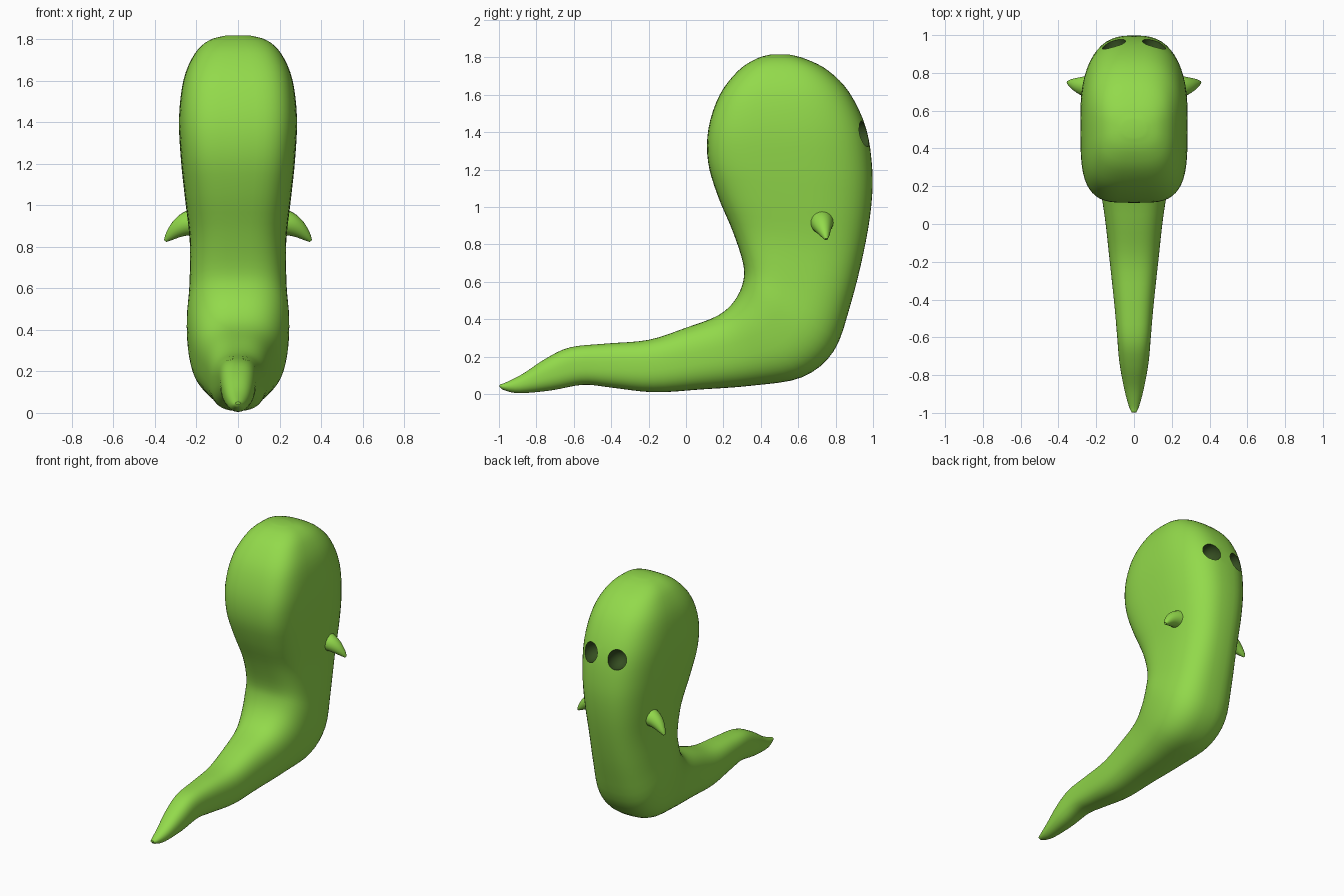
import bpy, bmesh, math
from mathutils import Vector

if "Cube" in bpy.data.objects:
    bpy.data.objects.remove(bpy.data.objects["Cube"])


def material(name, rgb):
    m = bpy.data.materials.new(name)
    m.diffuse_color = (*rgb, 1)
    m.use_nodes = True
    m.node_tree.nodes["Principled BSDF"].inputs["Base Color"].default_value = m.diffuse_color
    return m


green = material("green", (0.29, 0.70, 0.07))
dark = material("dark_green", (0.035, 0.075, 0.015))


def finish(bm, name, mat):
    bmesh.ops.recalc_face_normals(bm, faces=bm.faces[:])
    me = bpy.data.meshes.new(name)
    bm.to_mesh(me)
    bm.free()
    me.materials.append(mat)
    ob = bpy.data.objects.new(name, me)
    bpy.context.collection.objects.link(ob)
    return ob


def smooth(ob, angle):
    bpy.ops.object.select_all(action='DESELECT')
    ob.select_set(True)
    bpy.context.view_layer.objects.active = ob
    bpy.ops.object.shade_smooth_by_angle(angle=math.radians(angle))


def spline(rows, steps):
    """Catmull-Rom through rows of numbers."""
    rows = [Vector(r) for r in rows]
    out = []
    for i in range(len(rows) - 1):
        p0, p1 = rows[max(i - 1, 0)], rows[i]
        p2, p3 = rows[i + 1], rows[min(i + 2, len(rows) - 1)]
        for s in range(steps):
            t = s / steps
            out.append(0.5 * (2 * p1 + (p2 - p0) * t + (2 * p0 - 5 * p1 + 4 * p2 - p3) * t * t
                              + (3 * p1 - p0 - 3 * p2 + p3) * t ** 3))
    return out + [rows[-1]]


def loft(bm, rings):
    vs = [[bm.verts.new(p) for p in r] for r in rings]
    for a, b in zip(vs, vs[1:]):
        for i in range(len(a)):
            j = (i + 1) % len(a)
            bm.faces.new((a[i], a[j], b[j], b[i]))
    for end in (vs[0], vs[-1]):
        c = bm.verts.new(sum((v.co for v in end), Vector()) / len(end))
        for i in range(len(end)):
            bm.faces.new((end[i], end[(i + 1) % len(end)], c))


# Body sections: back edge y z, belly edge y z, half width, squareness
SECTIONS = [
    (-0.995, 0.052, -0.998, 0.042, 0.012, 2.0),
    (-0.96, 0.064, -0.975, 0.022, 0.026, 2.0),
    (-0.87, 0.11, -0.89, 0.005, 0.05, 2.2),
    (-0.75, 0.19, -0.72, 0.02, 0.077, 2.4),
    (-0.62, 0.25, -0.55, 0.05, 0.09, 2.6),
    (-0.43, 0.27, -0.40, 0.035, 0.105, 2.6),
    (-0.2, 0.29, -0.17, 0.01, 0.13, 2.6),
    (0.0, 0.355, 0.08, 0.025, 0.155, 2.6),
    (0.17, 0.42, 0.35, 0.045, 0.19, 2.6),
    (0.26, 0.5, 0.62, 0.09, 0.23, 2.7),
    (0.305, 0.6, 0.79, 0.23, 0.247, 2.8),
    (0.305, 0.70, 0.88, 0.48, 0.235, 3.0),
    (0.25, 0.87, 0.95, 0.76, 0.232, 3.2),
    (0.17, 1.06, 0.99, 1.0, 0.255, 3.5),
    (0.118, 1.24, 0.996, 1.2, 0.275, 3.8),
    (0.12, 1.42, 0.963, 1.42, 0.284, 3.8),
    (0.18, 1.60, 0.875, 1.61, 0.262, 3.6),
    (0.28, 1.73, 0.76, 1.73, 0.208, 3.2),
    (0.38, 1.795, 0.64, 1.792, 0.14, 2.8),
    (0.46, 1.817, 0.55, 1.816, 0.06, 2.3),
]


def power(v, n):
    return math.copysign(abs(v) ** (2 / n), v)


rings = []
for ya, za, yb, zb, w, n in spline(SECTIONS, 4):
    a, b = Vector((0, ya, za)), Vector((0, yb, zb))
    ring = []
    for k in range(56):
        t = 2 * math.pi * k / 56
        e = n if math.cos(t) < 0 else min(n, 2.7)
        p = (a + b) / 2 + (b - a) / 2 * power(math.cos(t), e)
        p.x = w * power(math.sin(t), e)
        ring.append(p)
    rings.append(ring)
bm = bmesh.new()
loft(bm, rings)
body = finish(bm, "body", green)
body.data.materials.append(dark)

# Eye sockets cut into the face
cutters = []
for s in (-1, 1):
    bm = bmesh.new()
    bmesh.ops.create_uvsphere(bm, u_segments=32, v_segments=20, radius=1)
    for v in bm.verts:
        v.co = Vector((s * 0.105 + 0.064 * v.co.x, 0.945 + 0.09 * v.co.y, 1.39 + 0.07 * v.co.z))
    cut = finish(bm, "eye_cutter", dark)
    cut.hide_render = True
    mod = body.modifiers.new("eye_socket", 'BOOLEAN')
    mod.operation, mod.object, mod.solver = 'DIFFERENCE', cut, 'EXACT'
    mod.material_mode = 'TRANSFER'
    cutters.append(cut)
bpy.context.view_layer.objects.active = body
body.select_set(True)
for mod in list(body.modifiers):
    bpy.ops.object.modifier_apply(modifier=mod.name)
for cut in cutters:
    bpy.data.objects.remove(cut)
smooth(body, 50)

# Little drooping arms: x, y, z, radius along the arm
ARM = [(0.19, 0.725, 0.925, 0.068), (0.245, 0.728, 0.91, 0.058), (0.29, 0.735, 0.885, 0.043),
       (0.33, 0.745, 0.85, 0.023), (0.35, 0.75, 0.828, 0.008)]
for s, name in ((-1, "left_arm"), (1, "right_arm")):
    path = spline(ARM, 4)
    rings = []
    for i, p in enumerate(path):
        d = (path[min(i + 1, len(path) - 1)] - path[max(i - 1, 0)]).xyz.normalized()
        u = d.cross(Vector((0, 1, 0))).normalized()
        v = d.cross(u)
        ring = []
        for k in range(24):
            t = 2 * math.pi * k / 24
            q = p.xyz + p.w * (u * math.cos(t) + v * math.sin(t))
            ring.append(Vector((s * q.x, q.y, q.z)))
        rings.append(ring)
    bm = bmesh.new()
    loft(bm, rings)
    smooth(finish(bm, name, green), 60)
